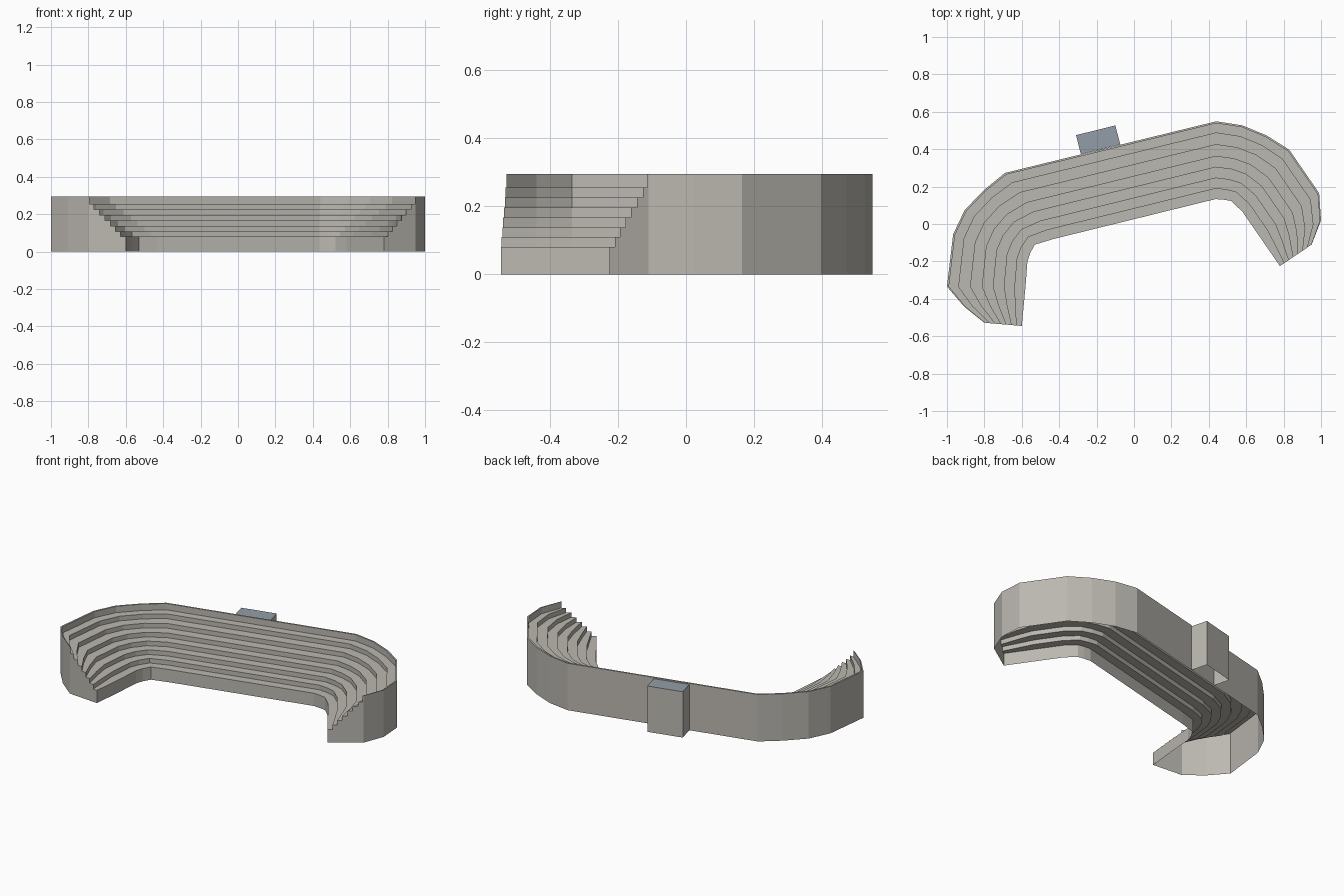
import bpy
import bmesh
from mathutils import Vector

cube = bpy.data.objects.get("Cube")
if cube:
    bpy.data.objects.remove(cube, do_unlink=True)


def make_material(name, rgb):
    mat = bpy.data.materials.new(name)
    mat.use_nodes = True
    color = (*rgb, 1.0)
    mat.diffuse_color = color
    mat.node_tree.nodes["Principled BSDF"].inputs["Base Color"].default_value = color
    return mat


concrete = make_material("warm_grey_concrete", (0.50, 0.48, 0.44))
roofing = make_material("blue_grey_roof", (0.29, 0.34, 0.39))


def finish(bm, name, materials):
    bmesh.ops.recalc_face_normals(bm, faces=bm.faces)
    mesh = bpy.data.meshes.new(name)
    bm.to_mesh(mesh)
    bm.free()
    for mat in materials:
        mesh.materials.append(mat)
    obj = bpy.data.objects.new(name, mesh)
    bpy.context.collection.objects.link(obj)
    return obj


# Plan of the stand: matching stations on the pitch side and the outer side
inner = [(-.60, -.545), (-.59, -.44), (-.58, -.335), (-.57, -.20), (-.555, -.155),
         (-.53, -.11), (-.43, -.08), (.435, .133), (.48, .13), (.52, .123),
         (.58, .065), (.67, -.065), (.71, -.123), (.78, -.225)]
outer = [(-.80, -.528), (-.91, -.44), (-1, -.335), (-.967, -.055), (-.905, .075),
         (-.80, .183), (-.69, .273), (.44, .549), (.58, .527), (.71, .473),
         (.83, .397), (.99, .165), (1, .02), (.95, -.11)]

# Stepped cross-section: (fraction of depth, height), open underneath
edges = [0, .135, .27, .41, .55, .70, .85, .975]
treads = [.08 + .0292 * i for i in range(7)]
top = .295
profile = [(0, 0)]
for i, z in enumerate(treads):
    profile += [(edges[i], z), (edges[i + 1], z)]
profile += [(edges[-1], top), (1, top), (1, 0)]

# Grandstand swept through the stations, with closed ends
bm = bmesh.new()
rows = []
for a, b in zip(inner, outer):
    a, b = Vector(a), Vector(b)
    rows.append([bm.verts.new((*a.lerp(b, t), z)) for t, z in profile])
for r, s in zip(rows, rows[1:]):
    for i in range(len(profile) - 1):
        bm.faces.new((r[i], r[i + 1], s[i + 1], s[i]))
bm.faces.new(rows[0])
bm.faces.new(rows[-1])
finish(bm, "stepped_grandstand", [concrete])

# Rear annex against the back wall, open below, with a tinted roof
bm = bmesh.new()
plan = [(-.31, .475), (-.10, .527), (-.073, .425), (-.284, .373)]
low = [bm.verts.new((x, y, 0)) for x, y in plan]
high = [bm.verts.new((x, y, .288)) for x, y in plan]
for i in range(4):
    j = (i + 1) % 4
    bm.faces.new((low[i], low[j], high[j], high[i]))
bm.faces.new(high).material_index = 1
finish(bm, "rear_annex", [concrete, roofing])
